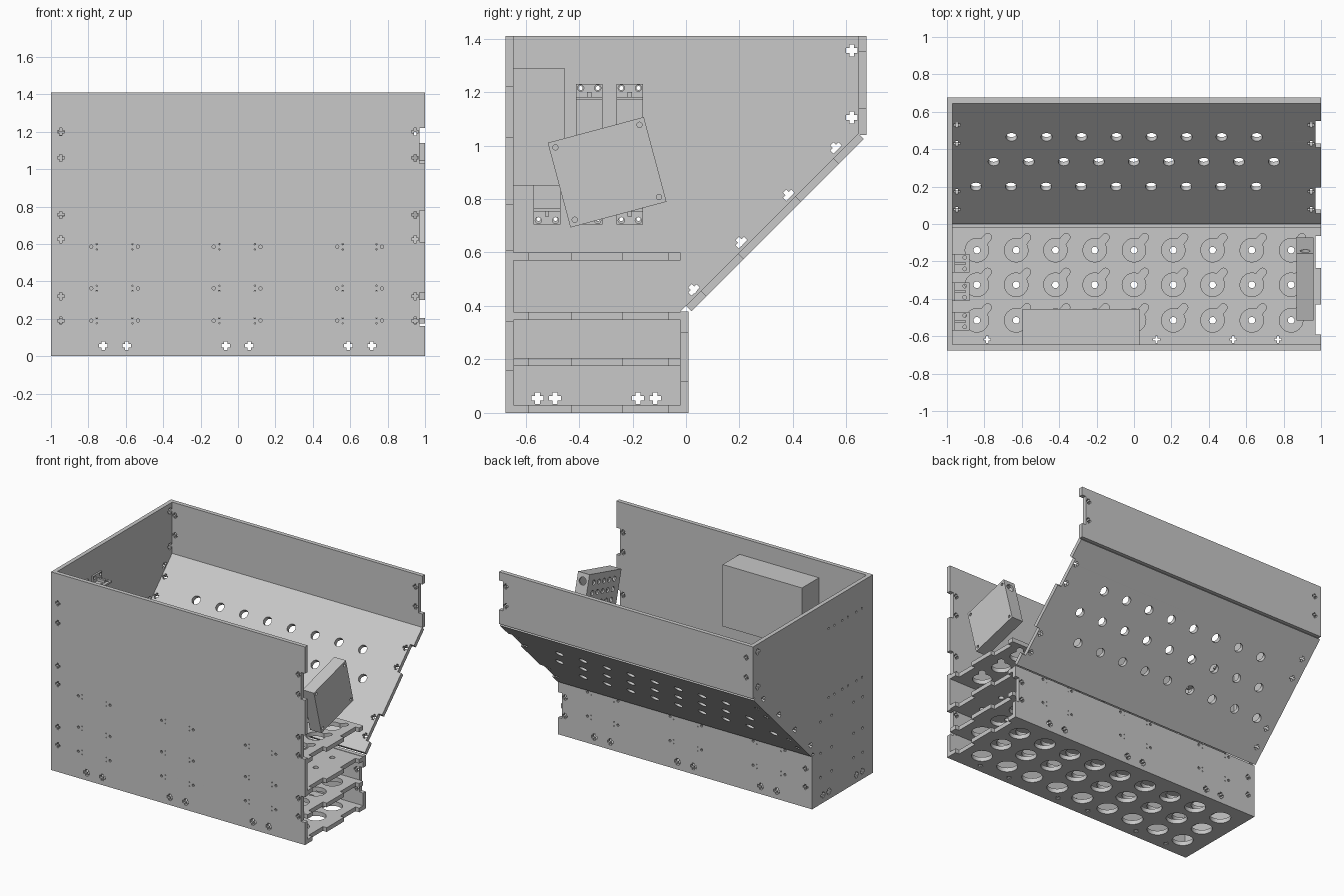
import bpy, bmesh
from math import sin, cos, radians, tau
from mathutils import Vector, Matrix

cube = bpy.data.objects.get("Cube")
if cube:
    bpy.data.objects.remove(cube)

grey = bpy.data.materials.new("plain grey")
grey.use_nodes = True
GREY = (0.58, 0.58, 0.58, 1)
grey.diffuse_color = GREY
grey.node_tree.nodes["Principled BSDF"].inputs["Base Color"].default_value = GREY

X, Y, Z = Vector((1, 0, 0)), Vector((0, 1, 0)), Vector((0, 0, 1))
T = 0.03                      # sheet thickness


def panel(name, outline, holes, u, v, origin, t=T):
    """Flat sheet with holes: outline in (u, v), centred on its thickness."""
    cu = bpy.data.curves.new(name, "CURVE")
    cu.dimensions, cu.fill_mode, cu.extrude = "2D", "BOTH", t / 2
    for loop in [outline] + holes:
        sp = cu.splines.new("POLY")
        sp.points.add(len(loop) - 1)
        for p, (a, b) in zip(sp.points, loop):
            p.co = (a, b, 0, 1)
        sp.use_cyclic_u = True
    ob = bpy.data.objects.new(name, cu)
    bpy.context.collection.objects.link(ob)
    bpy.ops.object.select_all(action="DESELECT")
    ob.select_set(True)
    bpy.context.view_layer.objects.active = ob
    bpy.ops.object.convert(target="MESH")
    ob = bpy.context.view_layer.objects.active
    rot = Matrix((u, v, u.cross(v))).transposed().to_4x4()
    bm = bmesh.new()
    bm.from_mesh(ob.data)
    bmesh.ops.remove_doubles(bm, verts=bm.verts, dist=1e-5)
    bmesh.ops.recalc_face_normals(bm, faces=bm.faces)
    bm.transform(Matrix.Translation(origin) @ rot)
    bm.to_mesh(ob.data)
    bm.free()
    ob.data.materials.clear()
    ob.data.materials.append(grey)
    bpy.ops.object.shade_smooth_by_angle(angle=radians(30))
    return ob


def rect(a0, b0, a1, b1):
    return [(a0, b0), (a1, b0), (a1, b1), (a0, b1)]


def box(name, x0, x1, y0, y1, z0, z1):
    return panel(name, rect(x0, y0, x1, y1), [], X, Y,
                 Vector((0, 0, (z0 + z1) / 2)), z1 - z0)


def notched(a0, b0, a1, b1, notches):
    """Rectangle with joint notches along its a1 edge."""
    pts = [(a0, b0), (a1, b0)]
    for lo, hi in notches:
        pts += [(a1, lo), (a1 - T, lo), (a1 - T, hi), (a1, hi)]
    return pts + [(a1, b1), (a0, b1)]


def circle(a, b, r, n=24):
    return [(a + r * cos(tau * i / n), b + r * sin(tau * i / n)) for i in range(n)]


def cross(a, b, turn=0, s=0.022, w=0.009):
    pts = []
    for k in range(4):
        c, d = cos(radians(turn + 90 * k)), sin(radians(turn + 90 * k))
        for p, q in ((s, -w), (s, w), (w, w)):
            pts.append((a + p * c - q * d, b + p * d + q * c))
    return pts


def keyhole(a, b, r=0.063, reach=0.09, w=0.02):
    axis = radians(50)
    pts = []
    for i in range(25):
        g = axis + radians(20 + 320 * i / 24)
        pts.append((a + r * cos(g), b + r * sin(g)))
    for i in range(9):
        g = axis - radians(90 - 180 * i / 8)
        pts.append((a + reach * cos(axis) + w * cos(g),
                    b + reach * sin(axis) + w * sin(g)))
    return pts


# Shared joint positions
shelf_z = (0.19, 0.362, 0.585)
bolt_x = (-0.785, -0.535, -0.13, 0.12, 0.53, 0.77)
foot_x = (-0.72, -0.595, -0.065, 0.06, 0.59, 0.715)
bolt_y = (-0.558, -0.458, -0.21, -0.085)


def bolt_holes(levels):
    """Bolt holes and slot corner reliefs where shelf tabs meet a wall."""
    out = []
    for z in levels:
        for i, x in enumerate(bolt_x):
            inward = 0.03 if i % 2 == 0 else -0.03
            out.append(circle(x, z, 0.009, 10))
            out += [circle(x + inward, z + d, 0.004, 6) for d in (-0.014, 0.014)]
    return out


def edge_bolts(levels, sides=(-1, 1)):
    return [cross(s * 0.947, z, 0, 0.019, 0.007) for s in sides for z in levels]


feet = [cross(x, 0.055, 0, 0.023, 0.01) for x in foot_x]

# Front wall
panel("front_wall",
      notched(-1, 0, 1, 1.41, [(0.16, 0.34), (0.61, 0.78), (1.03, 1.22)]),
      feet + bolt_holes(shelf_z)
      + edge_bolts((0.19, 0.32, 0.625, 0.755, 1.06, 1.2)),
      X, Z, Vector((0, -0.66, 0)))

# Back walls: lower, sloped and upper
panel("lower_back_wall", notched(-1, 0, 1, 0.38, [(0.12, 0.3)]),
      feet + bolt_holes(shelf_z[:2]) + edge_bolts((0.145, 0.275)),
      X, Z, Vector((0, -0.005, 0)))
panel("upper_back_wall", notched(-1, 1.04, 1, 1.41, [(1.14, 1.35)]),
      edge_bolts((1.18, 1.32)), X, Z, Vector((0, 0.66, 0)))

vents = []
for v, start, count in ((0.283, -0.845, 9), (0.471, -0.75, 9), (0.658, -0.655, 8)):
    vents += [circle(start + 0.1873 * i, v, 0.03) for i in range(count)]
panel("sloped_back_wall", notched(-1, 0, 1, 0.912, [(0.08, 0.275), (0.58, 0.78)]),
      vents + edge_bolts((0.11, 0.245, 0.61, 0.75)),
      X, (Y + Z).normalized(), Vector((0, 0.01, 0.39)))

# Side wall, closing one end only
side_holes = [cross(y, 0.055) for y in (-0.555, -0.49, -0.18, -0.115)]
side_holes += [cross(0.62, z) for z in (1.105, 1.355)]
side_holes += [cross(0.03 + 0.177 * i, 0.46 + 0.177 * i, 45) for i in range(4)]
side_holes += [circle(y, z, 0.009, 10) for y in bolt_y for z in shelf_z]
side_holes += [circle(y + d, z, 0.008, 10) for y in (-0.52, -0.362, -0.21)
               for d in (-0.032, 0.032) for z in (0.725, 1.215)]
panel("side_wall",
      [(-0.645, 0), (-0.02, 0), (-0.02, 0.38), (0, 0.4), (0.645, 1.045),
       (0.645, 1.41), (-0.645, 1.41)],
      side_holes, Y, Z, Vector((-0.985, 0, 0)))

# Floor and shelves, each with its own kind of hole
grid = [(0.21 * i, y) for i in range(-4, 5) for y in (-0.14, -0.325, -0.515)]
shelf_outline = notched(-0.97, -0.645, 1, -0.02, [(-0.59, -0.43), (-0.235, -0.065)])
slots = [cross(x, -0.617, 0, 0.018, 0.006) for x in bolt_x]
makers = {
    "floor": (0.015, lambda a, b: circle(a, b, 0.068)),
    "lower_shelf": (shelf_z[0], lambda a, b: circle(a, b, 0.068)),
    "middle_shelf": (shelf_z[1], lambda a, b: circle(a, b, 0.018)),
    "top_shelf": (shelf_z[2], keyhole),
}
for name, (z, hole) in makers.items():
    panel(name, shelf_outline, slots + [hole(a, b) for a, b in grid],
          X, Y, Vector((0, 0, z)))

# Supply box on the inside of the front wall
box("supply_box", -0.595, 0.03, -0.645, -0.455, 0.85, 1.29)

# Three slim units with angle brackets on the side wall
for i, y in enumerate((-0.52, -0.362, -0.21)):
    box(f"unit_body_{i}", -0.97, -0.935, y - 0.05, y + 0.05, 0.76, 1.17)
    for end, s in ((1.17, 1), (0.765, -1)):
        tag = f"{i}_{'upper' if s > 0 else 'lower'}"
        z0, z1 = sorted((end, end + 0.06 * s))
        bolts = [circle(y + d, end + 0.045 * s, 0.012, 12) for d in (-0.032, 0.032)]
        panel("bracket_flange_" + tag, rect(y - 0.05, z0, y + 0.05, z1), bolts,
              Y, Z, Vector((-0.964, 0, 0)), 0.012)
        panel("bracket_ledge_" + tag, rect(-0.97, y - 0.05, -0.88, y + 0.05),
              [circle(-0.905, y + d, 0.01, 12) for d in (-0.03, 0.03)],
              X, Y, Vector((0, 0, end + 0.006 * s)), 0.012)
        box("bracket_rib_" + tag, -0.96, -0.9, y - 0.008, y + 0.008,
            *sorted((end + 0.01 * s, end + 0.03 * s)))

# Tilted case near the open end, hollow, with a perforated inner face
c, s = cos(radians(15)), sin(radians(15))
cu, cv = Vector((0, c, s)), Vector((0, -s, c))
mid = Vector((0, -0.295, 0.9))
W, H, k = 0.186, 0.164, 0.012
panel("case_lid", rect(-W, -H, W, H),
      [circle(a * 0.163, b * 0.14, 0.01, 12) for a in (-1, 1) for b in (-1, 1)],
      cu, cv, mid + X * 0.954, k)
panel("case_perforated_face", rect(-W, -H, W, H),
      [circle(-0.12 + 0.06 * i, -0.105 + 0.07 * j, 0.017, 16)
       for i in range(5) for j in range(4)],
      cu, cv, mid + X * 0.876, k)
panel("case_rim",
      [(-W, -H), (W - k, -H), (W - k, k - H), (k - W, k - H),
       (k - W, H - k), (W - k, H - k), (W - k, H), (-W, H)],
      [], cu, cv, mid + X * 0.915, 0.066)
panel("case_end", rect(-0.033, -H, 0.033, H), [circle(0, 0.11, 0.027)],
      X, cv, mid + X * 0.915 + cu * (W - k / 2), k)
